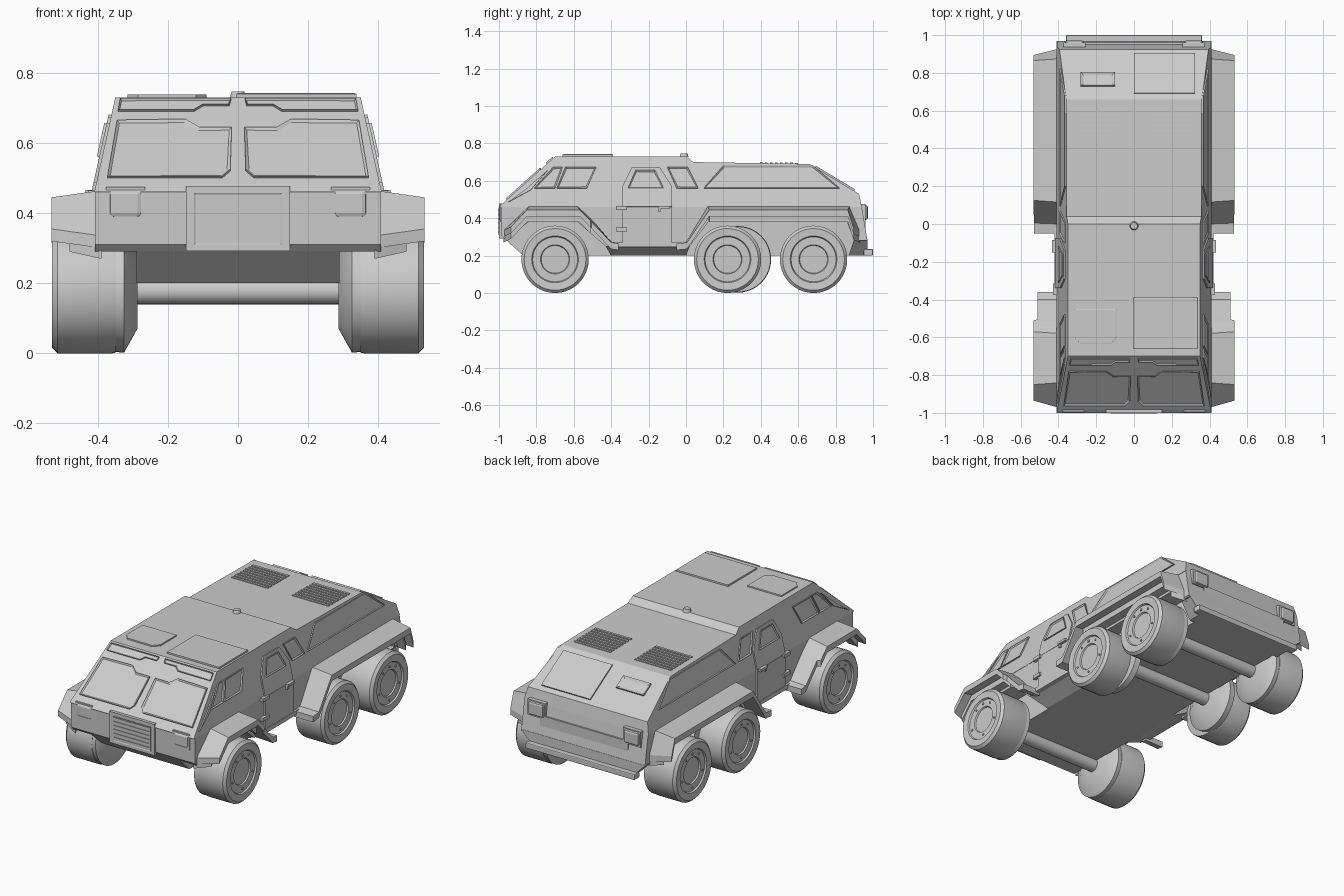
import bpy, bmesh, math
from mathutils import Vector

if "Cube" in bpy.data.objects:
    bpy.data.objects.remove(bpy.data.objects["Cube"])

grey = bpy.data.materials.new("light_grey")
grey.diffuse_color = (0.6, 0.6, 0.6, 1)
grey.use_nodes = True
grey.node_tree.nodes["Principled BSDF"].inputs["Base Color"].default_value = grey.diffuse_color


def finish(name, bm, mirror=False, smooth=False):
    bmesh.ops.recalc_face_normals(bm, faces=bm.faces)
    me = bpy.data.meshes.new(name)
    bm.to_mesh(me)
    bm.free()
    me.materials.append(grey)
    ob = bpy.data.objects.new(name, me)
    bpy.context.collection.objects.link(ob)
    if mirror:
        ob.modifiers.new("mirror", 'MIRROR').use_mirror_merge = False
    if smooth:
        bpy.context.view_layer.objects.active = ob
        ob.select_set(True)
        bpy.ops.object.shade_smooth_by_angle(angle=math.radians(35))
        ob.select_set(False)
    return ob


def half_width(z):
    return 0.41 - max(0, z - 0.46) * 0.222


def prism(name, pts, width):
    """Side profile (y, z) stretched across x, with a width that depends on z."""
    bm = bmesh.new()
    a = [bm.verts.new((-width(z), y, z)) for y, z in pts]
    b = [bm.verts.new((width(z), y, z)) for y, z in pts]
    bm.faces.new(a)
    bm.faces.new(b[::-1])
    for i in range(len(pts)):
        j = (i + 1) % len(pts)
        bm.faces.new((a[i], a[j], b[j], b[i]))
    return finish(name, bm)


def box(name, x, y, z, mirror=False, bevel=0):
    bm = bmesh.new()
    bmesh.ops.create_cube(bm, size=1)
    for v in bm.verts:
        v.co = [lo + (c + 0.5) * (hi - lo) for c, (lo, hi) in zip(v.co, (x, y, z))]
    if bevel:
        bmesh.ops.bevel(bm, geom=bm.edges[:], offset=bevel, segments=2, affect='EDGES', profile=0.5)
    return finish(name, bm, mirror)


def panel(name, pts, normal, mirror=False, thick=0.008, rim=0.01, depth=-0.006):
    """Raised plate on a surface; the middle is inset and sunk by depth."""
    n = Vector(normal).normalized()
    bm = bmesh.new()
    f = bm.faces.new([bm.verts.new(Vector(p) - n * 0.003) for p in pts])
    f.normal_update()
    if f.normal.dot(n) < 0:
        f.normal_flip()
    ext = bmesh.ops.extrude_face_region(bm, geom=[f], use_keep_orig=True)["geom"]
    bmesh.ops.translate(bm, vec=n * (thick + 0.003), verts=[g for g in ext if isinstance(g, bmesh.types.BMVert)])
    top = [g for g in ext if isinstance(g, bmesh.types.BMFace)]
    bm.normal_update()
    if rim:
        bmesh.ops.inset_individual(bm, faces=top, thickness=rim, depth=depth)
    return finish(name, bm, mirror)


def side(pts, off=0):
    return [(half_width(z) + off, y, z) for y, z in pts]


def shield(pts):
    return [(x, -0.98 + (z - 0.48) * 1.12, z) for x, z in pts]


def tail(pts):
    return [(x, y, 0.69 - (y - 0.66) * 0.6) for x, y in pts]


def rect(x0, x1, y0, y1):
    return [(x0, y0), (x1, y0), (x1, y1), (x0, y1)]


def lathe(name, prof, y, z, seg=40):
    """Turn an (x, radius) profile about a wheel axis."""
    bm = bmesh.new()
    rings = [[bm.verts.new((x, y + r * math.cos(t), z + r * math.sin(t)))
              for t in (2 * math.pi * i / seg for i in range(seg))] for x, r in prof]
    for a, b in zip(rings, rings[1:]):
        for i in range(seg):
            j = (i + 1) % seg
            bm.faces.new((a[i], a[j], b[j], b[i]))
    bm.faces.new(rings[0])
    bm.faces.new(rings[-1])
    return finish(name, bm, True, True)


# Hull: tapered cabin, lower shell with wheel arches, narrow belly
prism("upper_body", [(-1, .46), (-.98, .48), (-.70, .73), (0, .73), (.04, .70), (.66, .69), (.925, .53), (.94, .46)], half_width)
prism("lower_body", [(-.99, .46), (-.99, .31), (-.97, .29), (-.84, .38), (-.58, .38), (-.43, .25), (.02, .25),
                     (.12, .38), (.86, .38), (.90, .28), (.97, .28), (.94, .46)], lambda z: .408)
prism("belly", [(-.97, .29), (-.87, .2), (.96, .2), (.96, .4), (-.97, .4)], lambda z: .29)
prism("middle_skirt", [(-.43, .25), (-.40, .2), (0, .2), (.02, .25)], lambda z: .30 + (z - .2) * 2)
prism("rear_skirt", [(.90, .29), (.87, .2), (.97, .2), (.97, .29)], lambda z: .32 + (z - .2))
box("rear_bumper", (-.36, .36), (.95, 1.0), (.2, .235), bevel=.006)


# Fenders: folded strips from the body to the wheel outside
def fender(name, path, thick):
    bm = bmesh.new()
    rows = []
    for yi, zi, xo, yo, zo in path:
        rows.append([bm.verts.new(p) for p in ((.39, yi, zi), (xo, yo, zo), (xo, yo, zo - thick), (.39, yi, zi - thick))])
    for a, b in zip(rows, rows[1:]):
        for i in range(4):
            j = (i + 1) % 4
            bm.faces.new((a[i], a[j], b[j], b[i]))
    bm.faces.new(rows[0])
    bm.faces.new(rows[-1])
    return finish(name, bm, True)


front = [(-.975, .335, .532, -.935, .355), (-.84, .465, .532, -.85, .445), (-.58, .465, .532, -.57, .445),
         (-.51, .40, .532, -.51, .385), (-.505, .395, .51, -.505, .38), (-.40, .275, .51, -.40, .27), (-.36, .265, .51, -.36, .265)]
rear = [(-.05, .265, .53, -.05, .265), (0, .275, .53, .005, .27), (.115, .465, .532, .125, .445),
        (.875, .465, .532, .865, .445), (.93, .335, .532, .895, .35)]
fender("front_fender", front, .035)
fender("rear_fender", rear, .035)
for nm, path in (("front_fender_lip", front[:4]), ("rear_fender_lip", rear[2:])):
    fender(nm, [(a, b - .03, .48, c, d - .03) for a, b, _, c, d in path], .035)
box("door_sill", (.39, .42), (-.40, 0), (.245, .27), True)

# Wheels with rim grooves, bolts, inner drums and axles
for nm, y, dy in (("front", -.70, 0), ("middle", .222, .055), ("rear", .682, 0)):
    lathe(nm + "_wheel", [(.345, .15), (.35, .178), (.36, .18), (.515, .18), (.53, .165), (.527, .125),
                          (.518, .12), (.518, .078), (.510, .074), (.510, .02)], y, .18)
    lathe(nm + "_drum", [(.36, .175), (.325, .178), (.287, .11), (.287, .03)], y + dy, .18)
    box(nm + "_valve", (.515, .523), (y - .006, y + .006), (.273, .285), True)
    for k in range(5):
        t = math.pi * (.5 + .4 * k + .2)
        lathe(nm + "_bolt", [(.51, .006), (.523, .006)], y + .1 * math.cos(t), .18 + .1 * math.sin(t), 6)
    lathe(nm + "_axle", [(0, .038), (.30, .038)], y + dy, .178, 24)

# Nose: grille, headlights
box("grille_frame", (-.148, .148), (-1.0, -.97), (.292, .478))
panel("grille_recess", [(x, -1.0, z) for x, z in rect(-.125, .125, .31, .457)], (0, -1, 0), thick=.002, rim=.005, depth=-.002)
for i in range(6):
    z = .318 + i * .0235
    box("grille_slat", (-.118, .118), (-1.004, -.995), (z, z + .015))
box("headlight", (.273, .368), (-1.0, -.97), (.387, .468), True, .014)
box("headlight_rim", (.265, .376), (-.994, -.97), (.38, .474), True)

# Windshield panes and the brow above them
wn = (0, -.666, .746)
panel("windshield_pane", shield([(.372, .50), (.345, .66), (.15, .663), (.11, .64), (.018, .64), (.022, .52), (.045, .5)]), wn, True)
panel("windshield_brow", shield([(.342, .69), (.336, .722), (.02, .722), (.025, .705), (.1, .705), (.125, .69)]), wn, True, rim=.006)

# Side windows, door and rear side panel
sn = (1, 0, .222)
panel("front_quarter_window", side([(-.81, .56), (-.71, .672), (-.66, .672), (-.70, .56)]), sn, True)
panel("front_side_window", side([(-.69, .56), (-.645, .672), (-.48, .672), (-.53, .56)]), sn, True)
panel("rear_side_window", side([(-.05, .56), (-.10, .672), (.01, .672), (.065, .56)]), sn, True)
panel("rear_side_panel", side([(.095, .56), (.20, .68), (.68, .68), (.82, .56)]), sn, True)
panel("nose_side_panel", side([(-.95, .485), (-.85, .56), (-.74, .655), (-.83, .55)]), sn, True, rim=0)
panel("door_upper", side([(-.34, .46), (-.34, .57), (-.29, .67), (-.14, .67), (-.075, .57), (-.075, .46)]), sn, True, rim=0)
panel("door_lower", side([(-.34, .265), (-.34, .46), (-.075, .46), (-.075, .265)]), (1, 0, 0), True, rim=0)
panel("door_window", side([(-.31, .56), (-.27, .655), (-.165, .655), (-.12, .56)], .007), sn, True, rim=.009)
for z in (.34, .455):
    box("door_hinge", (.40, .428), (-.375, -.315), (z - .01, z + .01), True)
box("door_handle", (.41, .435), (-.15, -.085), (.452, .466), True)
box("door_handle_stem", (.41, .43), (-.15, -.135), (.435, .455), True)

# Roof hatches and top knob
up = (0, 0, 1)
panel("large_roof_hatch", [(x, y, .73) for x, y in rect(-.005, .338, -.66, -.39)], up, thick=.01, rim=.006, depth=.002)
panel("small_roof_hatch", [(x, y, .73) for x, y in ((-.315, -.45), (-.09, -.45), (-.09, -.60), (-.12, -.635),
                                                    (-.285, -.635), (-.315, -.60))], up, rim=.006, depth=.001)
bm = bmesh.new()
bmesh.ops.create_cone(bm, cap_ends=True, segments=20, radius1=.024, radius2=.018, depth=.02)
bmesh.ops.translate(bm, vec=(0, -.01, .737), verts=bm.verts)
finish("roof_knob", bm, smooth=True)

# Engine deck louvres
for i in range(8):
    y = .395 + i * .027
    z = .70 - (y - .04) * .016
    panel("louvre", [(a, b, z) for a, b in rect(.08, .32, y, y + .014)], up, True, thick=.005, rim=0)

# Tail: access hatch, vent, lights
tn = (0, .6, 1)
panel("tail_hatch", tail(rect(0, .322, .69, .90)), tn, rim=.006, depth=.001)
panel("tail_vent", tail(rect(-.282, -.1, .728, .80)), tn, thick=.009, rim=.022, depth=-.008)
box("tail_light", (.265, .365), (.93, .972), (.39, .47), True, .012)
box("tail_light_rim", (.257, .373), (.92, .96), (.383, .477), True)
